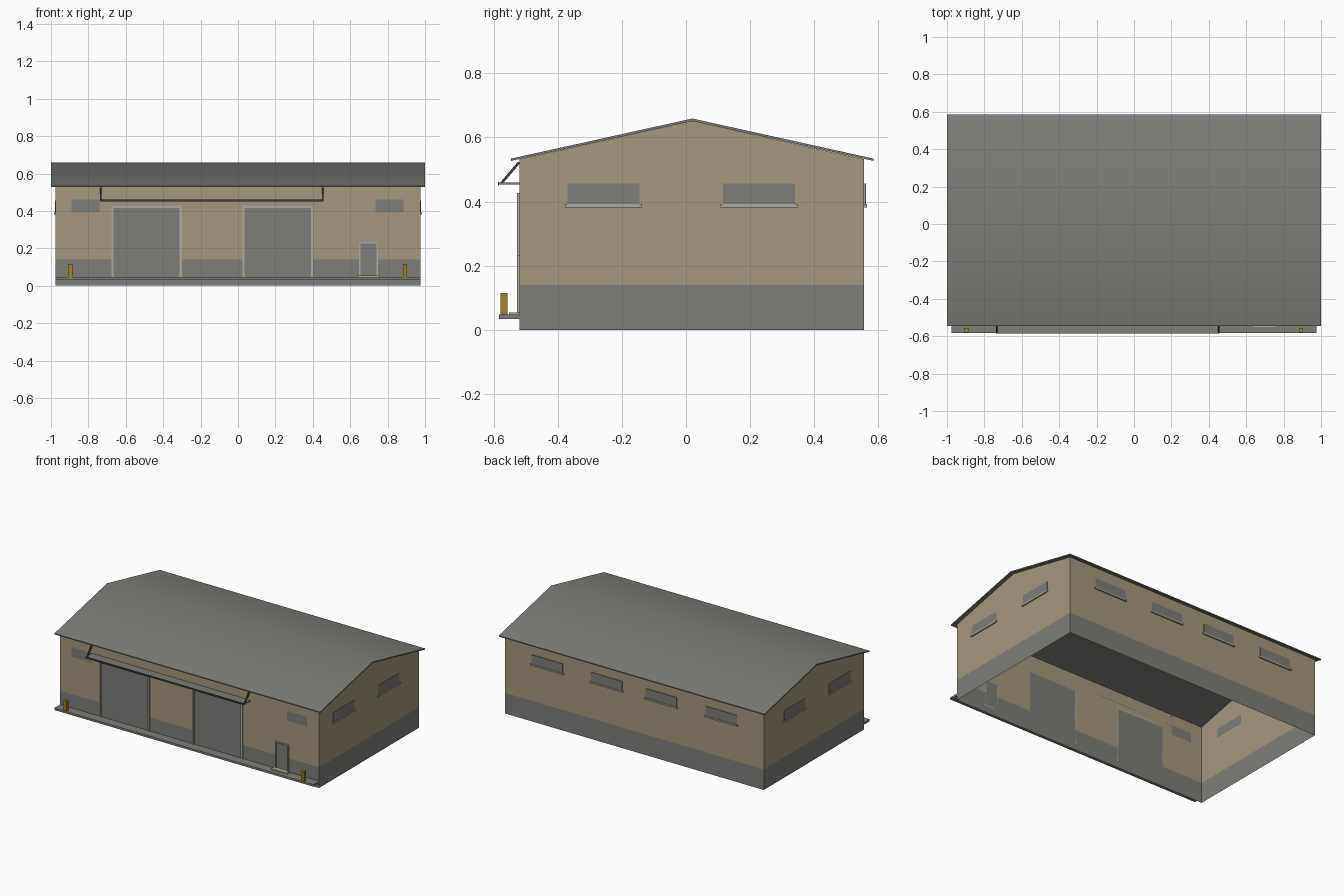
import bpy, bmesh, math
from mathutils import Vector

if "Cube" in bpy.data.objects:
    bpy.data.objects.remove(bpy.data.objects["Cube"])


def material(name, rgb):
    m = bpy.data.materials.new(name)
    m.diffuse_color = (*rgb, 1)
    m.use_nodes = True
    m.node_tree.nodes["Principled BSDF"].inputs["Base Color"].default_value = m.diffuse_color
    return m


TAN = material("tan wall", (0.376, 0.310, 0.205))
GREY = material("mid grey", (0.205, 0.209, 0.190))
TRIM = material("light trim", (0.42, 0.41, 0.35))
DARK = material("dark metal", (0.045, 0.045, 0.045))
YELLOW = material("bollard yellow", (0.37, 0.23, 0.02))

X, Y0, Y1, EAVE, PLINTH = 0.975, -0.52, 0.556, 0.532, 0.14
RIDGE_Y, RIDGE_Z = 0.02, 0.651
WZ0, WZ1 = 0.39, 0.456


def finish(name, bm, mats):
    bmesh.ops.remove_doubles(bm, verts=bm.verts, dist=1e-5)
    me = bpy.data.meshes.new(name)
    bm.to_mesh(me)
    bm.free()
    for m in mats:
        me.materials.append(m)
    ob = bpy.data.objects.new(name, me)
    bpy.context.collection.objects.link(ob)
    return ob


def box(name, x0, x1, y0, y1, z0, z1, mat):
    bm = bmesh.new()
    bmesh.ops.create_cube(bm, size=1)
    for v in bm.verts:
        v.co = Vector(((x0 + x1) / 2 + v.co.x * (x1 - x0),
                       (y0 + y1) / 2 + v.co.y * (y1 - y0),
                       (z0 + z1) / 2 + v.co.z * (z1 - z0)))
    return finish(name, bm, [mat])


def strut(name, a, b, w, mat):
    a, b = Vector(a), Vector(b)
    ob = box(name, -w / 2, w / 2, -w / 2, w / 2, 0, (b - a).length, mat)
    ob.location = a
    ob.rotation_euler = (b - a).to_track_quat('Z', 'Y').to_euler()
    return ob


def wall(name, u0, u1, place, openings, flip, gable=False):
    """Single-skin wall, cut into cells; grey plinth and openings by rule."""
    us = sorted({u0, u1, *[o[0] for o in openings], *[o[1] for o in openings]})
    zs = sorted({0, PLINTH, EAVE, *[o[2] for o in openings], *[o[3] for o in openings]})
    bm = bmesh.new()

    def face(pts, mi):
        pts = pts[::-1] if flip else pts
        bm.faces.new([bm.verts.new(place(*p)) for p in pts]).material_index = mi

    for a, b in zip(us, us[1:]):
        for c, d in zip(zs, zs[1:]):
            u, z = (a + b) / 2, (c + d) / 2
            grey = z < PLINTH or any(o[0] < u < o[1] and o[2] < z < o[3] for o in openings)
            face([(a, c), (b, c), (b, d), (a, d)], int(grey))
    if gable:
        face([(u0, EAVE), (u1, EAVE), (RIDGE_Y, RIDGE_Z)], 0)
    finish(name, bm, [TAN, GREY])


# walls
doors = [(-0.665, -0.312, 0.047, 0.415), (0.035, 0.390, 0.047, 0.415), (0.655, 0.740, 0.047, 0.225)]
front_windows = [(-0.89, -0.74, 0.394, 0.46), (0.735, 0.885, 0.394, 0.46)]
side_windows = [(-0.37, -0.145, WZ0, WZ1), (0.115, 0.34, WZ0, WZ1)]
back_windows = [(c - 0.117, c + 0.117, WZ0, WZ1) for c in (-0.655, -0.205, 0.205, 0.655)]
wall("front_wall", -X, X, lambda u, z: (u, Y0, z), doors + front_windows, False)
wall("back_wall", -X, X, lambda u, z: (u, Y1, z), back_windows, True)
wall("right_wall", Y0, Y1, lambda u, z: (X, u, z), side_windows, False, True)
wall("left_wall", Y0, Y1, lambda u, z: (-X, u, z), side_windows, True, True)

# raised window panes and sills
for a, b, c, d in back_windows:
    box("back_window", a, b, Y1 + 0.001, Y1 + 0.005, c, d, GREY)
    box("back_sill", a - 0.008, b + 0.008, Y1, Y1 + 0.009, c - 0.008, c + 0.002, TRIM)
for s in (-1, 1):
    for a, b, c, d in side_windows:
        xs = sorted((s * (X + 0.001), s * (X + 0.004)))
        box("side_window", *xs, a, b, c, d, GREY)
        xs = sorted((s * X, s * (X + 0.008)))
        box("side_sill", *xs, a - 0.008, b + 0.008, c - 0.008, c + 0.002, TRIM)

# roof: extruded pitched profile
profile = [(-0.546, 0.527), (RIDGE_Y, RIDGE_Z), (0.585, 0.527),
           (0.585, 0.534), (RIDGE_Y, 0.659), (-0.546, 0.534)]
bm = bmesh.new()
ends = [[bm.verts.new((x, y, z)) for y, z in profile] for x in (-1, 1)]
for i in range(6):
    j = (i + 1) % 6
    bm.faces.new((ends[0][i], ends[0][j], ends[1][j], ends[1][i]))
for e in ends:
    bm.faces.new((e[0], e[1], e[4], e[5]))
    bm.faces.new((e[1], e[2], e[3], e[4]))
bmesh.ops.recalc_face_normals(bm, faces=bm.faces)
roof = finish("roof", bm, [GREY])
bpy.context.view_layer.objects.active = roof
roof.select_set(True)
bpy.ops.object.shade_smooth_by_angle(angle=math.radians(35))
roof.select_set(False)

# door frames
for a, b, c, d in doors:
    w = 0.012 if b - a > 0.2 else 0.008
    box("door_frame_left", a - w, a, Y0 - 0.008, Y0, c, d, TRIM)
    box("door_frame_right", b, b + w, Y0 - 0.008, Y0, c, d, TRIM)
    box("door_frame_top", a - w, b + w, Y0 - 0.008, Y0, d, d + w, TRIM)

# loading apron, door step, small door handle
box("apron", -X, X, -0.583, Y0, 0.033, 0.047, GREY)
box("door_step", 0.635, 0.757, -0.552, Y0, 0.047, 0.054, TRIM)

# canopy with struts
box("canopy", -0.738, 0.458, -0.585, Y0, 0.453, 0.459, GREY)
box("canopy_edge", -0.738, 0.458, -0.586, -0.583, 0.450, 0.461, DARK)
for x in (-0.733, 0.453):
    strut("canopy_strut", (x, -0.577, 0.456), (x, -0.521, 0.522), 0.008, DARK)

# bollards
for x in (-0.897, 0.893):
    box("bollard", x - 0.011, x + 0.011, -0.579, -0.557, 0.047, 0.115, YELLOW)
